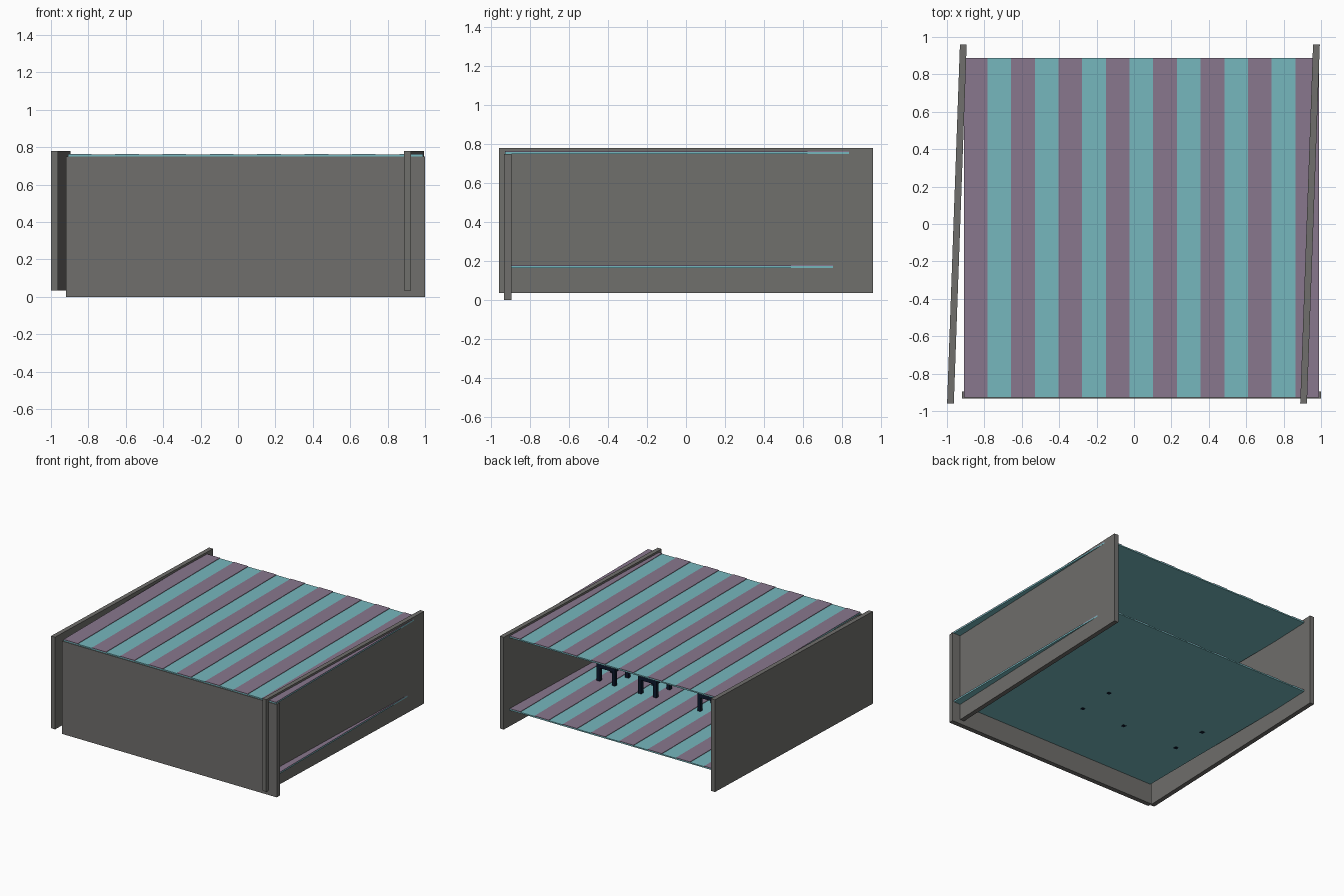
import bpy, bmesh, math
from mathutils import Matrix, Vector

if "Cube" in bpy.data.objects:
    bpy.data.objects.remove(bpy.data.objects["Cube"])


def material(name, rgb):
    m = bpy.data.materials.new(name)
    m.diffuse_color = (*rgb, 1)
    m.use_nodes = True
    m.node_tree.nodes["Principled BSDF"].inputs["Base Color"].default_value = m.diffuse_color
    return m


GREY = material("wall_grey", (0.161, 0.158, 0.150))
TEAL = material("teal", (0.18, 0.475, 0.51))
PURPLE = material("purple", (0.25, 0.185, 0.27))
NAVY = material("navy", (0.004, 0.010, 0.027))


def boxes(name, spans, mat, loc=(0, 0, 0), rot_z=0):
    """One object made of axis-aligned boxes given as (low corner, high corner)."""
    bm = bmesh.new()
    for lo, hi in spans:
        lo, hi = Vector(lo), Vector(hi)
        bmesh.ops.create_cube(bm, size=1, matrix=Matrix.Translation((lo + hi) / 2)
                              @ Matrix.Diagonal((*(hi - lo), 1)))
    mesh = bpy.data.meshes.new(name)
    bm.to_mesh(mesh)
    bm.free()
    mesh.materials.append(mat)
    ob = bpy.data.objects.new(name, mesh)
    ob.location = loc
    ob.rotation_euler.z = rot_z
    bpy.context.collection.objects.link(ob)
    return ob


# Slightly skewed side walls
for name, x in (("left_wall", -0.947), ("right_wall", 0.941)):
    boxes(name, [((-0.018, -0.96, 0.035), (0.018, 0.96, 0.78))], GREY,
          (x, 0, 0), -math.radians(2.05))

# Front wall, reaching the ground
boxes("front_wall", [((-0.92, -0.933, 0), (1.0, -0.895, 0.75))], GREY)

# Striped roof and floor: thin teal slab with raised purple strips
X0, Y0, Y1 = -0.91, -0.928, 0.888
for name, z, x1 in (("roof", 0.75, 0.989), ("floor", 0.164, 0.986)):
    w = (x1 - X0) / 15
    boxes(name + "_slab", [((X0, Y0, z), (x1, Y1, z + 0.01))], TEAL)
    boxes(name + "_strips",
          [((X0 + i * w, Y0, z + 0.009), (X0 + (i + 1) * w, Y1, z + 0.014))
           for i in range(0, 15, 2)], PURPLE)

# Stools in two rows; a few have one leg that just reaches through the floor
LX, LY, T, SEAT = 0.068, 0.085, 0.014, 0.285
long_legs = {(0, 0): (-1, -1), (0, 2): (-1, -1),
             (1, 0): (-1, -1), (1, 1): (1, -1), (1, 2): (-1, -1)}
for row, y in enumerate((0.025, -0.275)):
    for col, x in enumerate((-0.64, -0.27, 0.26, 0.63)):
        parts = [((-LX - T, -LY - T, SEAT), (LX + T, LY + T, SEAT + 0.035))]
        for leg in ((-1, -1), (-1, 1), (1, -1), (1, 1)):
            cx, cy = leg[0] * LX, leg[1] * LY
            foot = 0.162 if long_legs.get((row, col)) == leg else 0.167
            parts.append(((cx - T, cy - T, foot), (cx + T, cy + T, SEAT)))
        boxes(f"stool_{row}_{col}", parts, NAVY, (x, y, 0))
